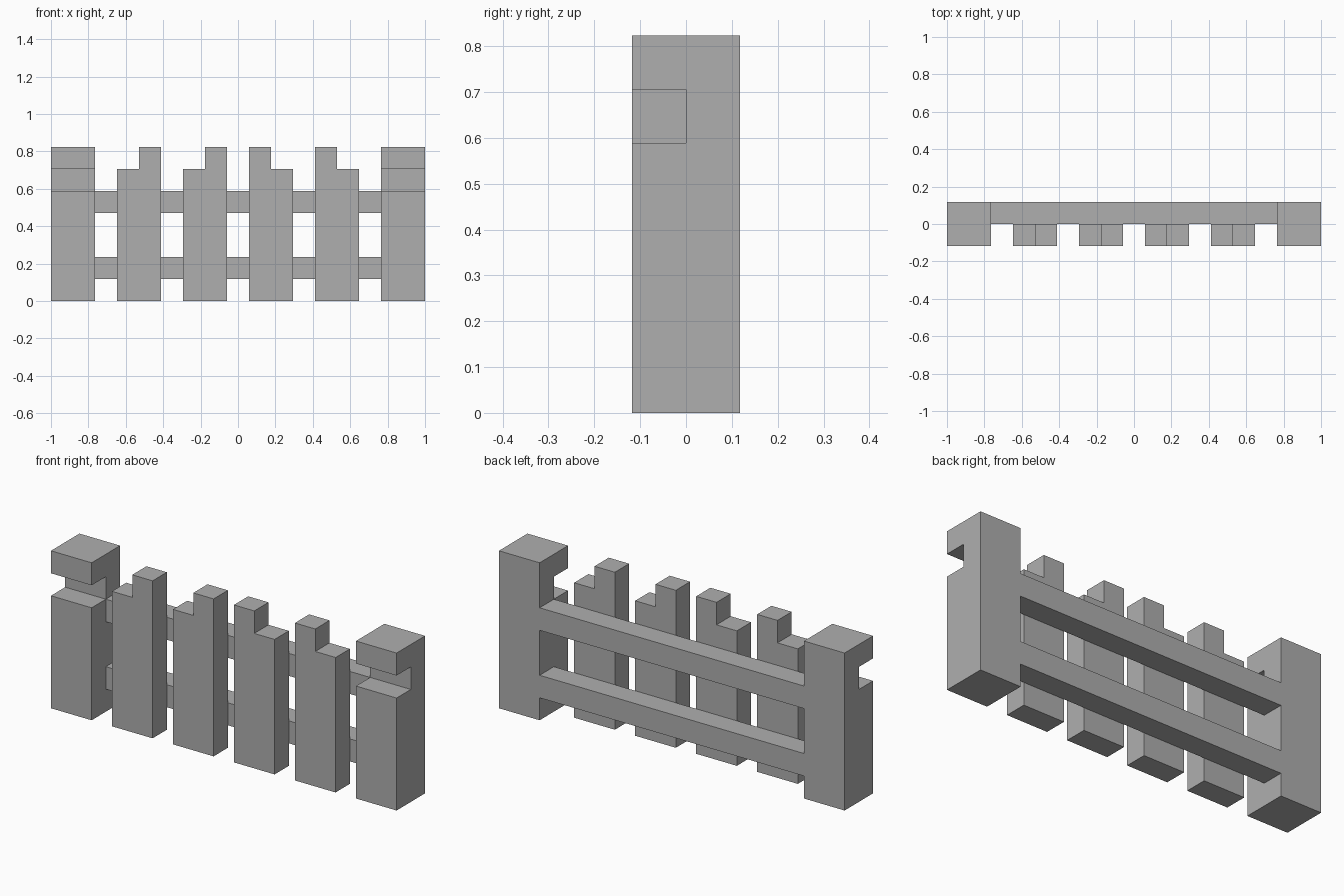
import bpy
import bmesh
from mathutils import Vector

default_cube = bpy.data.objects.get("Cube")
if default_cube:
    bpy.data.objects.remove(default_cube, do_unlink=True)

U = 2 / 17  # one block unit; the fence is 17 blocks long

grey = bpy.data.materials.new("plain_grey")
grey.use_nodes = True
colour = (0.43, 0.43, 0.43, 1)
grey.diffuse_color = colour
grey.node_tree.nodes["Principled BSDF"].inputs["Base Color"].default_value = colour


def extrude_profile(name, points, direction):
    """Extrude a flat outline, given in block units, along a direction."""
    bm = bmesh.new()
    face = bm.faces.new([bm.verts.new(Vector(p) * U) for p in points])
    result = bmesh.ops.extrude_face_region(bm, geom=[face], use_keep_orig=True)
    moved = [v for v in result["geom"] if isinstance(v, bmesh.types.BMVert)]
    bmesh.ops.translate(bm, verts=moved, vec=Vector(direction) * U)
    bmesh.ops.recalc_face_normals(bm, faces=bm.faces)
    mesh = bpy.data.meshes.new(name)
    bm.to_mesh(mesh)
    bm.free()
    mesh.materials.append(grey)
    obj = bpy.data.objects.new(name, mesh)
    bpy.context.collection.objects.link(obj)
    return obj


for side, label in ((-1, "right"), (1, "left")):
    # End post: side outline with a notch cut into its front
    outline = [(-1, 0), (1, 0), (1, 7), (-1, 7), (-1, 6), (0, 6), (0, 5), (-1, 5)]
    extrude_profile(label + "_post",
                    [(side * 6.5, y, z) for y, z in outline], (side * 2, 0, 0))

    # Stepped pickets: the tall half faces the middle of the fence
    for inner, place in ((0.5, "inner"), (3.5, "outer")):
        outline = [(0, 0), (2, 0), (2, 6), (1, 6), (1, 7), (0, 7)]
        extrude_profile(f"{label}_{place}_picket",
                        [(side * (inner + x), -1, z) for x, z in outline], (0, 1, 0))

# Horizontal rails behind the pickets
for bottom, label in ((1, "lower"), (4, "upper")):
    outline = [(0, bottom), (1, bottom), (1, bottom + 1), (0, bottom + 1)]
    extrude_profile(label + "_rail",
                    [(-6.5, y, z) for y, z in outline], (13, 0, 0))
